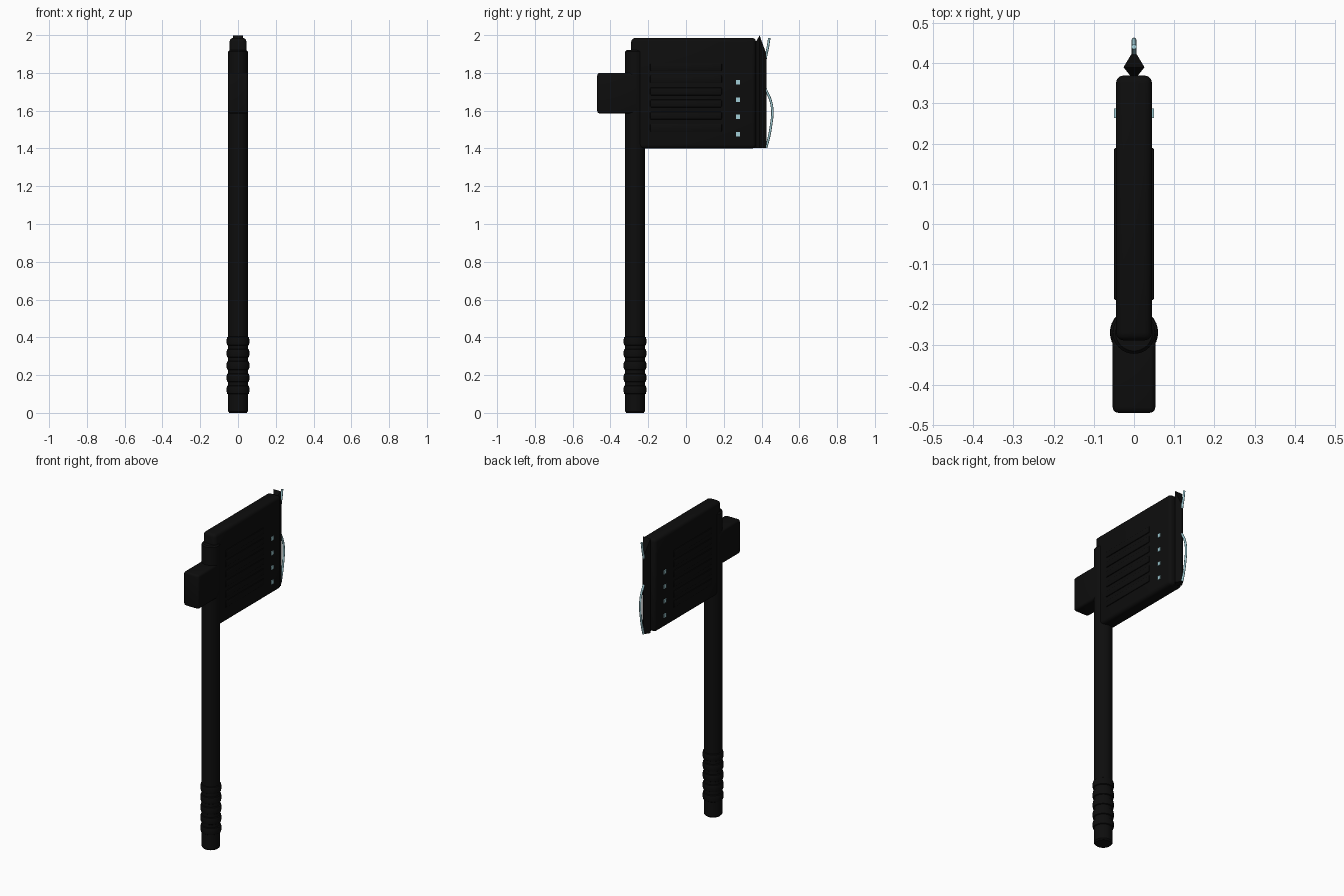
import bpy, bmesh, math
from mathutils import Vector

if "Cube" in bpy.data.objects:
    bpy.data.objects.remove(bpy.data.objects["Cube"])


def material(name, rgb):
    m = bpy.data.materials.new(name)
    m.diffuse_color = (*rgb, 1)
    m.use_nodes = True
    m.node_tree.nodes["Principled BSDF"].inputs["Base Color"].default_value = m.diffuse_color
    return m


BLACK = material("matte black", (0.004, 0.004, 0.004))
CYAN = material("pale cyan", (0.36, 0.62, 0.68))
HANDLE_Y = -0.27


def smooth(ob, angle=35):
    bpy.ops.object.select_all(action='DESELECT')
    ob.select_set(True)
    bpy.context.view_layer.objects.active = ob
    bpy.ops.object.shade_smooth_by_angle(angle=math.radians(angle))


def from_bmesh(bm, name, mat):
    bmesh.ops.recalc_face_normals(bm, faces=bm.faces)
    me = bpy.data.meshes.new(name)
    bm.to_mesh(me)
    bm.free()
    me.materials.append(mat)
    ob = bpy.data.objects.new(name, me)
    bpy.context.collection.objects.link(ob)
    return ob


def box(name, lo, hi, mat, bevel=0, segments=3):
    lo, hi = Vector(lo), Vector(hi)
    bm = bmesh.new()
    bmesh.ops.create_cube(bm, size=1)
    for v in bm.verts:
        v.co = Vector(a * b for a, b in zip(v.co, hi - lo)) + (lo + hi) / 2
    if bevel:
        bmesh.ops.bevel(bm, geom=bm.edges[:], offset=bevel, segments=segments,
                        profile=0.5, affect='EDGES')
    ob = from_bmesh(bm, name, mat)
    smooth(ob)
    return ob


def lathe(name, profile, mat, sides=32):
    # Revolve (radius, z) points around the handle axis
    bm = bmesh.new()
    rings = []
    for r, z in profile:
        rings.append([bm.verts.new((r * math.cos(2 * math.pi * i / sides),
                                    HANDLE_Y + r * math.sin(2 * math.pi * i / sides), z))
                      for i in range(sides)])
    for a, b in zip(rings, rings[1:]):
        for i in range(sides):
            j = (i + 1) % sides
            bm.faces.new((a[i], a[j], b[j], b[i]))
    bm.faces.new(rings[0])
    bm.faces.new(rings[-1])
    ob = from_bmesh(bm, name, mat)
    smooth(ob)
    return ob


# Handle shaft
lathe("handle", [(0.046, 0), (0.053, 0.008), (0.053, 1.912), (0.046, 1.92)], BLACK)

# Grip rings
for i in range(5):
    z = 0.122 + i * 0.0645
    lathe(f"grip_ring_{i + 1}", [(0.05, z - 0.025), (0.058, z - 0.02), (0.06, z - 0.01),
                                 (0.06, z + 0.01), (0.058, z + 0.02), (0.05, z + 0.025)], BLACK)

# Axe head and rear counterweight
box("head", (-0.045, -0.29, 1.40), (0.045, 0.37, 1.985), BLACK, 0.02)
box("counterweight", (-0.053, -0.47, 1.585), (0.053, -0.25, 1.80), BLACK, 0.014)

# Raised cooling slats and indicator lights on both faces
for side, s in (("right", 1), ("left", -1)):
    xs = sorted((s * 0.035, s * 0.05))
    for i in range(6):
        z = 1.51 + i * 0.064
        box(f"slat_{side}_{i + 1}", (xs[0], -0.19, z - 0.021), (xs[1], 0.19, z + 0.021),
            BLACK, 0.006, 2)
    for i in range(4):
        z = 1.475 + i * 0.0917
        box(f"light_{side}_{i + 1}", (xs[0], 0.264, z - 0.012), (xs[1], 0.287, z + 0.012), CYAN)

# Blade: diamond cross-section, top slanting down to the cutting edge
section = [(0.010, 0.355, 1.965), (0.010, 0.370, 1.965), (0.026, 0.390, 1.998),
           (0.004, 0.427, 1.895)]
outline = section + [(-x, y, z) for x, y, z in reversed(section)]
bm = bmesh.new()
top = [bm.verts.new(p) for p in outline]
bottom = [bm.verts.new((x, y, 1.402)) for x, y, z in outline]
n = len(outline)
for i in range(n):
    j = (i + 1) % n
    bm.faces.new((top[i], top[j], bottom[j], bottom[i]))
for ring in (top, bottom):
    for i in range(n // 2 - 1):
        bm.faces.new((ring[i], ring[i + 1], ring[n - 2 - i], ring[n - 1 - i]))
from_bmesh(bm, "blade", BLACK)

# Glowing wire weaving out of the cutting edge
path = [(0.441, 1.985), (0.434, 1.94), (0.422, 1.88), (0.412, 1.80), (0.420, 1.72),
        (0.446, 1.66), (0.457, 1.60), (0.450, 1.52), (0.438, 1.455), (0.424, 1.403)]
cu = bpy.data.curves.new("edge_wire", 'CURVE')
cu.dimensions = '3D'
cu.bevel_depth = 0.0065
cu.bevel_resolution = 2
cu.use_fill_caps = True
sp = cu.splines.new('BEZIER')
sp.bezier_points.add(len(path) - 1)
for bp, (y, z) in zip(sp.bezier_points, path):
    bp.co = (0, y, z)
    bp.handle_left_type = bp.handle_right_type = 'AUTO'
sp.resolution_u = 5
cu.materials.append(CYAN)
bpy.context.collection.objects.link(bpy.data.objects.new("edge_wire", cu))
